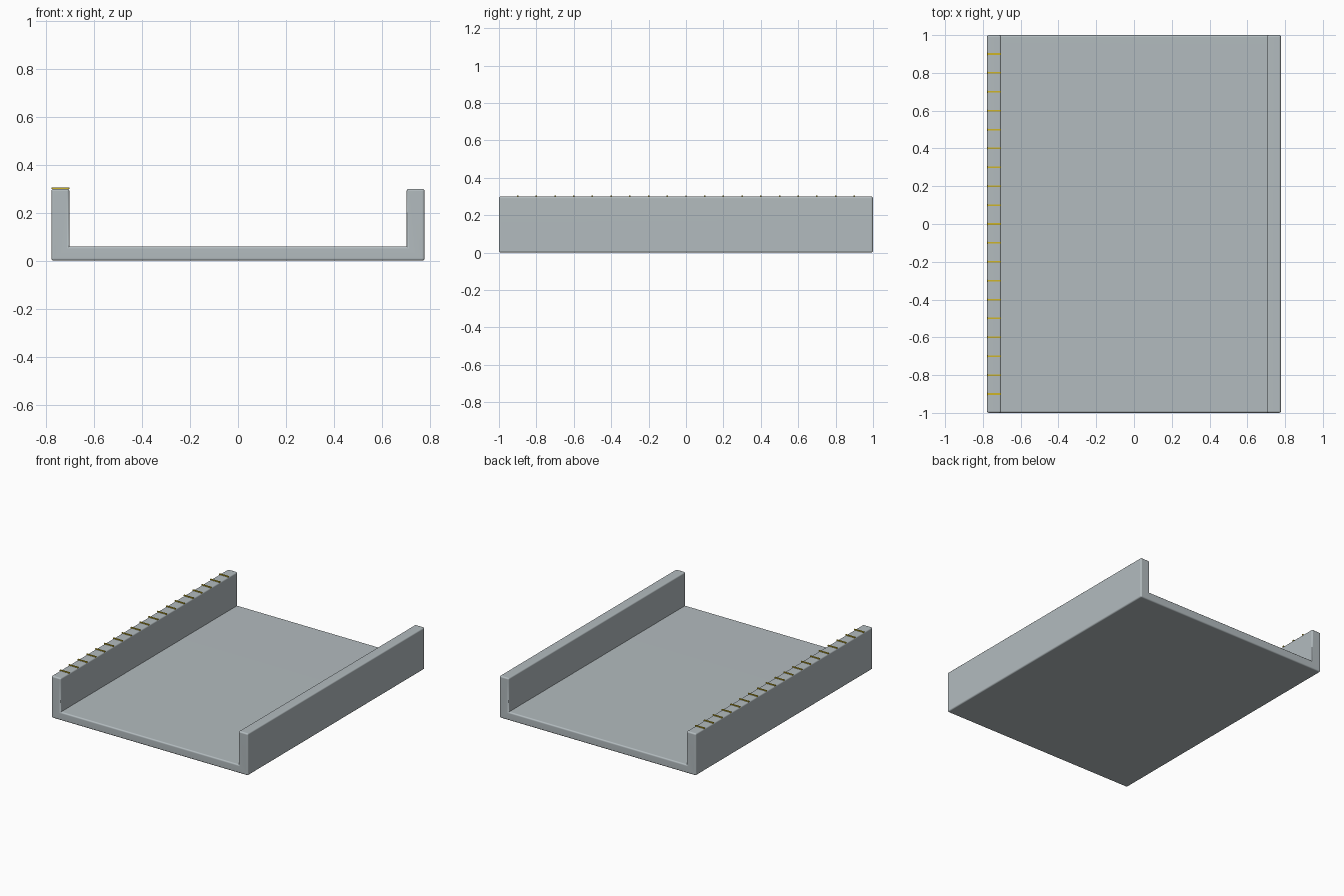
import bpy
import bmesh

if "Cube" in bpy.data.objects:
    bpy.data.objects.remove(bpy.data.objects["Cube"], do_unlink=True)

HALF_W, INNER_W, HALF_L = 0.778, 0.703, 1.0
FLOOR_Z, TOP_Z = 0.06, 0.30


def make_material(name, rgb):
    mat = bpy.data.materials.new(name)
    mat.use_nodes = True
    mat.diffuse_color = (*rgb, 1)
    mat.node_tree.nodes["Principled BSDF"].inputs["Base Color"].default_value = (*rgb, 1)
    return mat


def add_object(name, bm, mat):
    mesh = bpy.data.meshes.new(name)
    bm.to_mesh(mesh)
    bm.free()
    mesh.materials.append(mat)
    obj = bpy.data.objects.new(name, mesh)
    bpy.context.collection.objects.link(obj)
    return obj


grey = make_material("light grey", (0.45, 0.50, 0.52))
yellow = make_material("mark yellow", (0.62, 0.46, 0.02))

# Channel: a U-shaped profile extruded along y, outer edges rounded
half = [(HALF_W, 0), (HALF_W, TOP_Z), (INNER_W, TOP_Z), (INNER_W, FLOOR_Z)]
profile = half + [(-x, z) for x, z in reversed(half)]
bm = bmesh.new()
face = bm.faces.new([bm.verts.new((x, -HALF_L, z)) for x, z in profile])
extruded = bmesh.ops.extrude_face_region(bm, geom=[face])["geom"]
for v in extruded:
    if isinstance(v, bmesh.types.BMVert):
        v.co.y = HALF_L
bmesh.ops.recalc_face_normals(bm, faces=bm.faces)
rounded = [e for e in bm.edges if e.is_convex]
bmesh.ops.bevel(bm, geom=rounded, offset=0.01, segments=3,
                profile=0.5, affect='EDGES', clamp_overlap=True)
channel = add_object("channel", bm, grey)

# Thin measuring marks across the top of the right wall
bm = bmesh.new()
mark_x = -(HALF_W + INNER_W) / 2
for i in range(-9, 10):
    cube = bmesh.ops.create_cube(bm, size=1)["verts"]
    bmesh.ops.scale(bm, verts=cube, vec=(HALF_W - INNER_W, 0.008, 0.008))
    bmesh.ops.translate(bm, verts=cube, vec=(mark_x, i / 10, TOP_Z + 0.002))
add_object("measuring_marks", bm, yellow)

# Smooth the rounded edges, keep the inner corners sharp
bpy.ops.object.select_all(action='DESELECT')
channel.select_set(True)
bpy.context.view_layer.objects.active = channel
bpy.ops.object.shade_smooth_by_angle(angle=0.6)
normals = channel.modifiers.new("even normals", 'WEIGHTED_NORMAL')
normals.keep_sharp = True
